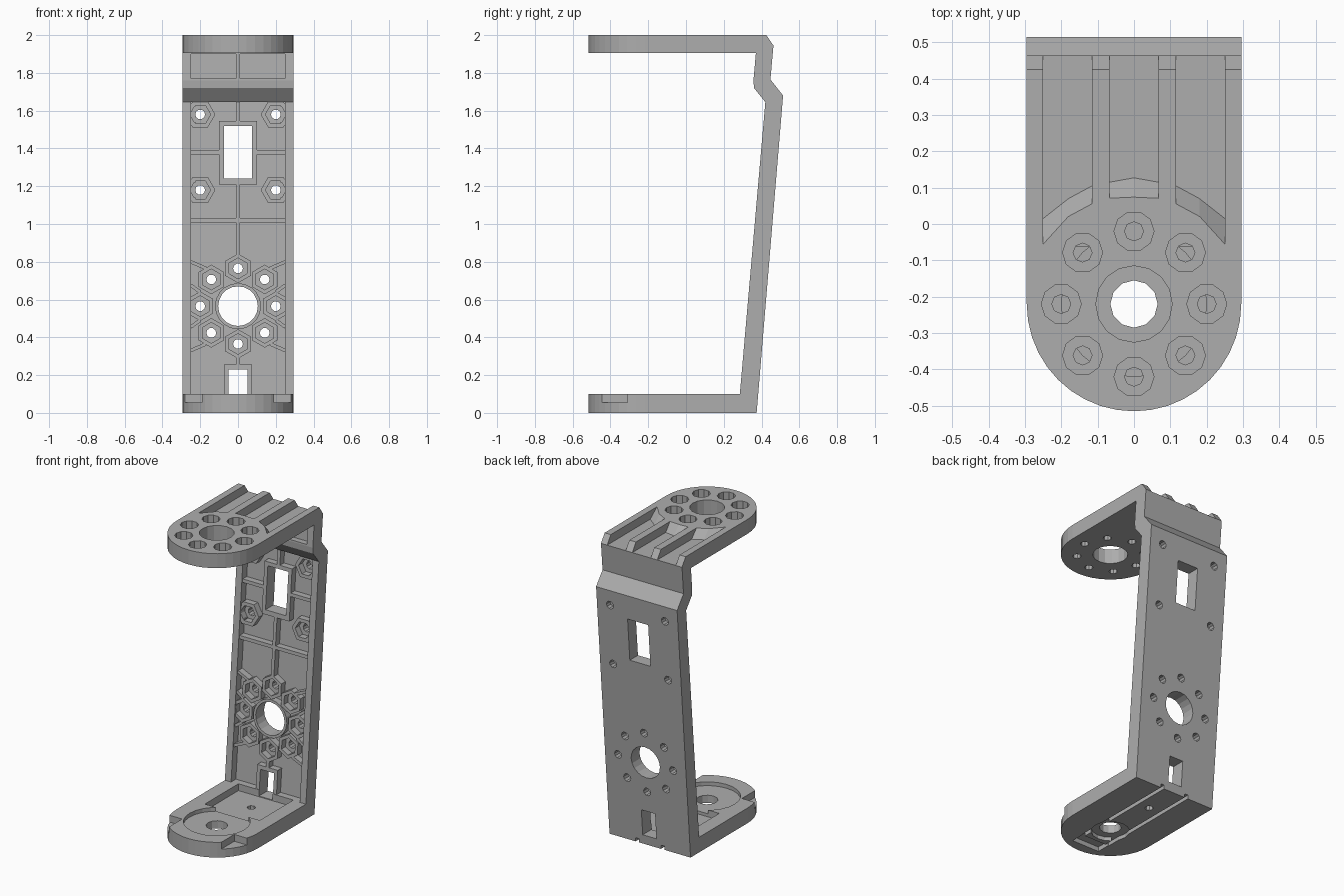
import bpy, bmesh, math
from mathutils import Matrix

if "Cube" in bpy.data.objects:
    bpy.data.objects.remove(bpy.data.objects["Cube"])

grey = bpy.data.materials.new("plain grey")
grey.use_nodes = True
COLOUR = (0.42, 0.42, 0.42, 1)
grey.diffuse_color = COLOUR
grey.node_tree.nodes["Principled BSDF"].inputs["Base Color"].default_value = COLOUR

W = 0.295                 # half width of the bracket
HORN_Y = -0.22            # centre of the rounded ends
HUB_Z = 0.565             # centre of the wall hub
TILT = math.tan(math.radians(5))

# Drawing planes: (a, b, depth) to world
FLAT = Matrix()
SIDE = Matrix(((0, 0, 1, 0), (1, 0, 0, 0), (0, 1, 0, 0), (0, 0, 0, 1)))
WALL = Matrix(((1, 0, 0, 0), (0, TILT, 1, 0.285 - 0.1 * TILT), (0, 1, 0, 0), (0, 0, 0, 1)))


def rect(x0, x1, y0, y1):
    return [(x0, y0), (x1, y0), (x1, y1), (x0, y1)]


def ngon(cx, cy, r, n, turn=0.0):
    return [(cx + r * math.cos(turn + math.tau * i / n),
             cy + r * math.sin(turn + math.tau * i / n)) for i in range(n)]


def bar(p, q, w):
    """Thin rectangle from p to q."""
    dx, dy = q[0] - p[0], q[1] - p[1]
    k = w / 2 / math.hypot(dx, dy)
    nx, ny = -dy * k, dx * k
    return [(p[0] + nx, p[1] + ny), (p[0] - nx, p[1] - ny),
            (q[0] - nx, q[1] - ny), (q[0] + nx, q[1] + ny)]


def prism(name, pts, d0, d1, plane, top=None, inner=None):
    """Extruded polygon, with an optional tapered end or an open middle."""
    bm = bmesh.new()

    def loop(points, d):
        return [bm.verts.new(plane @ Matrix.Translation((a, b, d)).translation) for a, b in points]

    def bridge(lo, hi):
        for i in range(len(lo)):
            j = (i + 1) % len(lo)
            bm.faces.new((lo[i], lo[j], hi[j], hi[i]))

    a, b = loop(pts, d0), loop(top or pts, d1)
    bridge(a, b)
    if inner:
        c, d = loop(inner, d0), loop(inner, d1)
        bridge(c, d)
        bridge(a, c)
        bridge(b, d)
    else:
        bm.faces.new(a)
        bm.faces.new(b)
    bmesh.ops.recalc_face_normals(bm, faces=bm.faces)
    mesh = bpy.data.meshes.new(name)
    bm.to_mesh(mesh)
    bm.free()
    mesh.materials.append(grey)
    ob = bpy.data.objects.new(name, mesh)
    bpy.context.collection.objects.link(ob)
    return ob


def boolean(target, tool, operation="DIFFERENCE"):
    mod = target.modifiers.new("cut", "BOOLEAN")
    mod.operation, mod.solver, mod.object = operation, "EXACT", tool
    bpy.context.view_layer.objects.active = target
    bpy.ops.object.modifier_apply(modifier=mod.name)
    bpy.data.objects.remove(tool)


# Side profile, trimmed to the rounded outline
profile = [(-0.52, 0), (0.374, 0), (0.514, 1.68), (0.447, 1.765), (0.463, 1.945), (0.425, 2),
           (-0.52, 2), (-0.52, 1.905), (0.37, 1.905), (0.357, 1.76), (0.36, 1.72),
           (0.42, 1.645), (0.285, 0.1), (-0.52, 0.1)]
body = prism("bracket_body", profile, -W, W, SIDE)
arc = [(W * math.cos(math.pi * i / 20), HORN_Y - W * math.sin(math.pi * i / 20)) for i in range(21)]
boolean(body, prism("outline", [(-W, 0.7), (W, 0.7)] + arc, -0.1, 2.1, FLAT), "INTERSECT")


def cut(pts, d0, d1, plane=FLAT, top=None):
    boolean(body, prism("cutter", pts, d0, d1, plane, top))


# Top plate: grooves with sloped ends
for s in (-1, 1):
    floor = [(0.115, 0.6), (0.25, 0.6), (0.25, 0.015), (0.18, 0.07), (0.115, 0.105)]
    rim = [(0.115, 0.6), (0.25, 0.6), (0.25, -0.057), (0.18, 0.02), (0.115, 0.055)]
    cut([(s * x, y) for x, y in floor], 1.945, 2.001, FLAT, [(s * x, y) for x, y in rim])
cut([(-0.067, 0.6), (0.067, 0.6), (0.067, 0.115), (0, 0.127), (-0.067, 0.115)], 1.945, 2.001, FLAT,
    [(-0.067, 0.6), (0.067, 0.6), (0.067, 0.07), (0, 0.073), (-0.067, 0.07)])

# Top plate: hub hole and ring of screw pockets
hub = ngon(0, HORN_Y, 0.2, 8)
cut(ngon(0, HORN_Y, 0.105, 16), 1.85, 2.1)
for x, y in hub:
    cut(ngon(x, y, 0.055, 10), 1.935, 2.1)
    cut(ngon(x, y, 0.026, 8), 1.85, 2.1)

# Bottom plate: channel, dished hub, side notches and underside slots
cut(rect(-0.2, 0.2, -0.06, 0.29), 0.055, 0.2)
cut(ngon(0, HORN_Y, 0.2, 24), 0.075, 0.2)
cut(ngon(0, HORN_Y, 0.065, 12), -0.1, 0.2)
cut(ngon(0, HORN_Y, 0.115, 16), -0.1, 0.025)
cut(ngon(0, 0.14, 0.026, 8), -0.1, 0.2)
cut(rect(-0.1, 0.1, -0.45, -0.36), -0.1, 0.03)
for s in (-1, 1):
    cut(rect(s * 0.19, s * 0.4, -0.6, -0.31), 0.055, 0.2)
    cut(rect(s * 0.08, s * 0.105, -0.36, 0.6), -0.1, 0.025)

# Wall: front troughs, then windows and holes right through
cut(rect(-0.25, 0.25, 0.1, 1.645), -0.1, 0.05, WALL)
cut(rect(-0.25, 0.25, 1.77, 1.9), -0.2, -0.035, WALL)
cut(rect(-0.075, 0.075, 1.24, 1.52), -0.1, 0.3, WALL)
cut(rect(-0.05, 0.05, 0.06, 0.23), -0.03, 0.3, WALL)
cut(ngon(0, HUB_Z, 0.105, 20), -0.1, 0.3, WALL)
wall_hub = ngon(0, HUB_Z, 0.2, 8)
corners = [(s * 0.2, z) for s in (-1, 1) for z in (1.18, 1.58)]
for x, z in wall_hub + corners:
    cut(ngon(x, z, 0.026, 10), -0.1, 0.3, WALL)

# Raised details standing on the trough floor
TOP, BASE = 0.008, 0.055


def raised(name, pts, inner=None):
    prism(name, pts, TOP, BASE, WALL, inner=inner)


for x, z in wall_hub:
    raised("hub_nut_boss", ngon(x, z, 0.078, 6, math.pi / 6), ngon(x, z, 0.055, 6, math.pi / 6))
for x, z in corners:
    raised("corner_nut_boss", ngon(x, z, 0.08, 6), ngon(x, z, 0.055, 6))
raised("hub_ring", ngon(0, HUB_Z, 0.122, 20), ngon(0, HUB_Z, 0.105, 20))
raised("upper_window_frame", rect(-0.1, 0.1, 1.21, 1.545), rect(-0.075, 0.075, 1.24, 1.52))
raised("lower_window_frame", rect(-0.075, 0.075, 0.06, 0.255), rect(-0.05, 0.05, 0.05, 0.23))

for z0, z1 in ((0.255, 0.295), (0.835, 1.21), (1.545, 1.645)):
    raised("centre_rib", bar((0, z0), (0, z1), 0.022))
raised("cross_rib", bar((-0.25, 1.02), (0.25, 1.02), 0.022))
prism("neck_rib", bar((0, 1.76), (0, 1.905), 0.022), -0.07, -0.03, WALL)
for s in (-1, 1):
    raised("window_rib", bar((s * 0.1, 1.38), (s * 0.25, 1.38), 0.022))
    for z in (1.13, 1.23, 1.53, 1.63):
        raised("corner_rib", bar((s * 0.225, z), (s * 0.25, z), 0.018))
    for d in (-1, 1):
        raised("diagonal_rib", bar((s * 0.17, HUB_Z + d * 0.2), (s * 0.25, HUB_Z + d * 0.235), 0.018))
        raised("hub_side_rib", bar((s * 0.2, HUB_Z + d * 0.075), (s * 0.25, HUB_Z + d * 0.11), 0.018))
